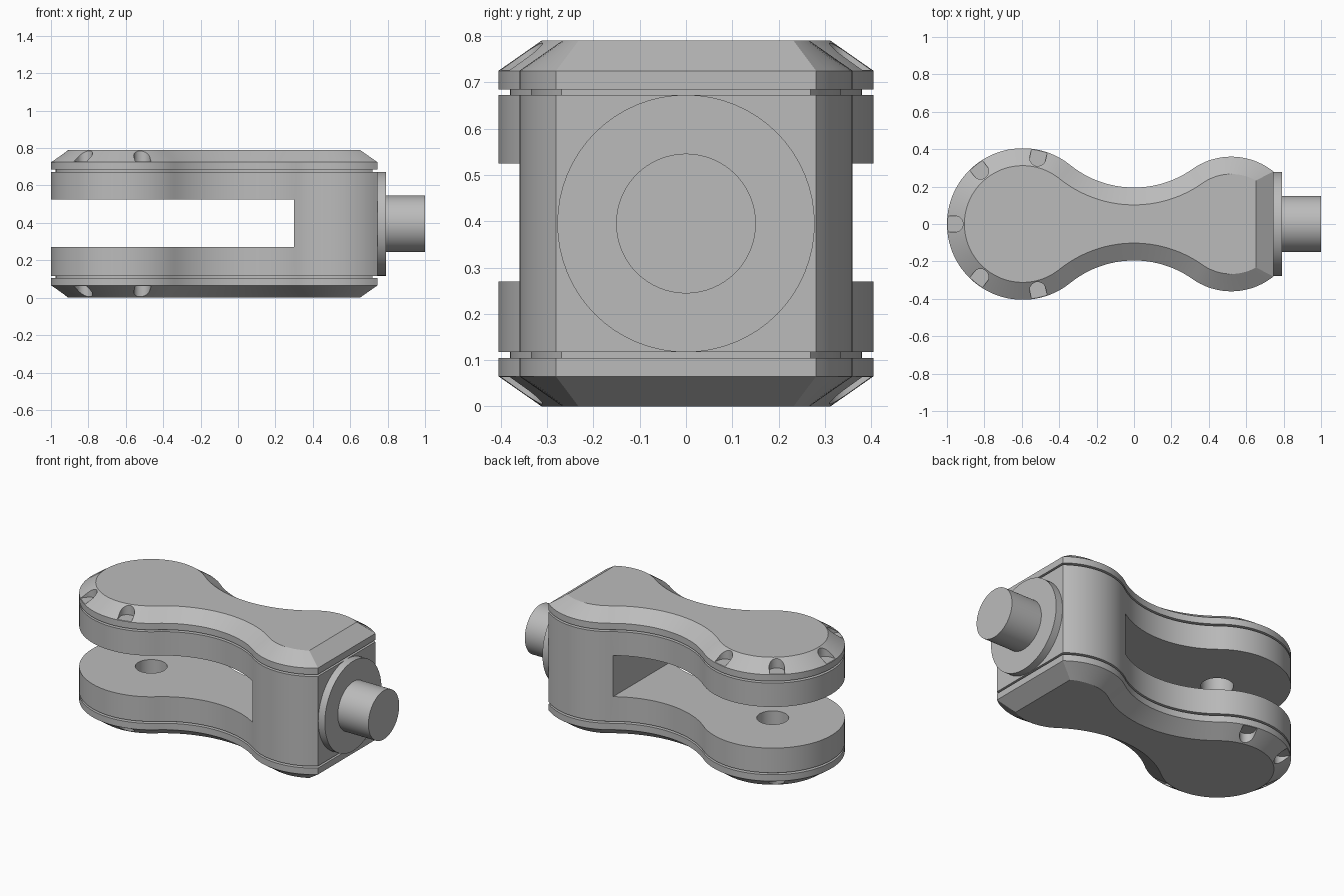
import bpy
import bmesh
from math import atan2, acos, cos, sin, pi, radians
from mathutils import Matrix

if "Cube" in bpy.data.objects:
    bpy.data.objects.remove(bpy.data.objects["Cube"])

HEIGHT = 0.79
MID = HEIGHT / 2
BIG_X, BIG_R = -0.595, 0.405      # round fork end
SMALL_X, SMALL_R = 0.52, 0.36     # shaft end
NECK_Y, NECK_R = 0.738, 0.543     # waist arcs
END_X = 0.745                     # flat face carrying the shaft

grey = bpy.data.materials.new("plain grey")
grey.use_nodes = True
grey.diffuse_color = (0.5, 0.5, 0.5, 1)
grey.node_tree.nodes["Principled BSDF"].inputs["Base Color"].default_value = (0.5, 0.5, 0.5, 1)


def arc(cx, cy, r, a, b, n):
    return [(cx + r * cos(a + (b - a) * i / n), cy + r * sin(a + (b - a) * i / n))
            for i in range(n + 1)]


def outline(inset):
    """Waisted outline, moved inward by the inset."""
    small = SMALL_R - inset
    to_small = atan2(NECK_Y, -SMALL_X)
    to_big = atan2(NECK_Y, -BIG_X)
    half = arc(SMALL_X, 0, small, acos((END_X - inset - SMALL_X) / small), to_small, 20)
    half += arc(0, NECK_Y, NECK_R + inset, to_small - pi, to_big - pi, 24)[1:]
    half += arc(BIG_X, 0, BIG_R - inset, to_big, pi, 36)[1:]
    return half + [(x, -y) for x, y in half[-2::-1]]


def finish(name, bm):
    bmesh.ops.recalc_face_normals(bm, faces=bm.faces[:])
    mesh = bpy.data.meshes.new(name)
    bm.to_mesh(mesh)
    bm.free()
    mesh.materials.append(grey)
    obj = bpy.data.objects.new(name, mesh)
    bpy.context.collection.objects.link(obj)
    return obj


def loft(name, profile):
    """Stack outlines given as (inset, height)."""
    bm = bmesh.new()
    rings = [[bm.verts.new((x, y, z)) for x, y in outline(d)] for d, z in profile]
    for low, high in zip(rings, rings[1:]):
        for i in range(len(low)):
            j = (i + 1) % len(low)
            bm.faces.new((low[i], low[j], high[j], high[i]))
    bm.faces.new(rings[0][::-1])
    bm.faces.new(rings[-1])
    return finish(name, bm)


def box(name, low, high):
    bm = bmesh.new()
    size = [b - a for a, b in zip(low, high)]
    centre = [(a + b) / 2 for a, b in zip(low, high)]
    bmesh.ops.create_cube(bm, size=1, matrix=Matrix.Translation(centre) @ Matrix.Diagonal((*size, 1)))
    return finish(name, bm)


def cylinder(name, centre, radius, depth, turn=Matrix.Identity(4)):
    bm = bmesh.new()
    bmesh.ops.create_cone(bm, cap_ends=True, segments=64, radius1=radius, radius2=radius,
                          depth=depth, matrix=Matrix.Translation(centre) @ turn)
    return finish(name, bm)


def notch(angle, z):
    """Round-nosed radial slot cutter."""
    r, inner, outer = 0.043, 0.362, 0.5
    points = arc(inner, 0, r, pi / 2, 3 * pi / 2, 16) + [(outer, -r), (outer, r)]
    bm = bmesh.new()
    face = bm.faces.new([bm.verts.new((x, y, z)) for x, y in points])
    top = bmesh.ops.extrude_face_region(bm, geom=[face])["geom"]
    bmesh.ops.translate(bm, vec=(0, 0, 0.1),
                        verts=[v for v in top if isinstance(v, bmesh.types.BMVert)])
    bmesh.ops.transform(bm, verts=bm.verts[:],
                        matrix=Matrix.Translation((BIG_X, 0, 0)) @ Matrix.Rotation(angle, 4, "Z"))
    return finish("notch_cutter", bm)


def activate(obj):
    bpy.ops.object.select_all(action="DESELECT")
    obj.select_set(True)
    bpy.context.view_layer.objects.active = obj


def cut(obj, cutters):
    activate(obj)
    for cutter in cutters:
        mod = obj.modifiers.new("cut", "BOOLEAN")
        mod.operation = "DIFFERENCE"
        mod.solver = "EXACT"
        mod.object = cutter
        bpy.ops.object.modifier_apply(modifier=mod.name)
        bpy.data.objects.remove(cutter)


# Forked body with recessed groove bands above and below
body = loft("fork_body", [(0.025, 0.105), (0.025, 0.117), (0, 0.117),
                          (0, 0.673), (0.025, 0.673), (0.025, 0.685)])
cut(body, [box("slot_cutter", (-1.2, -0.6, 0.27), (0.3, 0.6, 0.525)),
           cylinder("pin_hole_cutter", (BIG_X, 0, MID), 0.09, 1)])

# Chamfered cover plates with notches round the fork end
plate = [(0, 0.685), (0, 0.725), (0.093, HEIGHT)]
upper = loft("upper_cover", plate)
lower = loft("lower_cover", [(d, HEIGHT - z) for d, z in plate[::-1]])
angles = [pi + k * 2 * pi / 7 for k in range(-2, 3)]
cut(upper, [notch(a, 0.727) for a in angles])
cut(lower, [notch(a, HEIGHT - 0.727 - 0.1) for a in angles])

# Flange and shaft on the flat end
sideways = Matrix.Rotation(pi / 2, 4, "Y")
flange = cylinder("shaft_flange", (0.765, 0, MID), 0.278, 0.05, sideways)
shaft = cylinder("shaft", (0.89, 0, MID), 0.151, 0.22, sideways)

for part in (body, upper, lower, flange, shaft):
    activate(part)
    bpy.ops.object.shade_smooth_by_angle(angle=radians(30))
